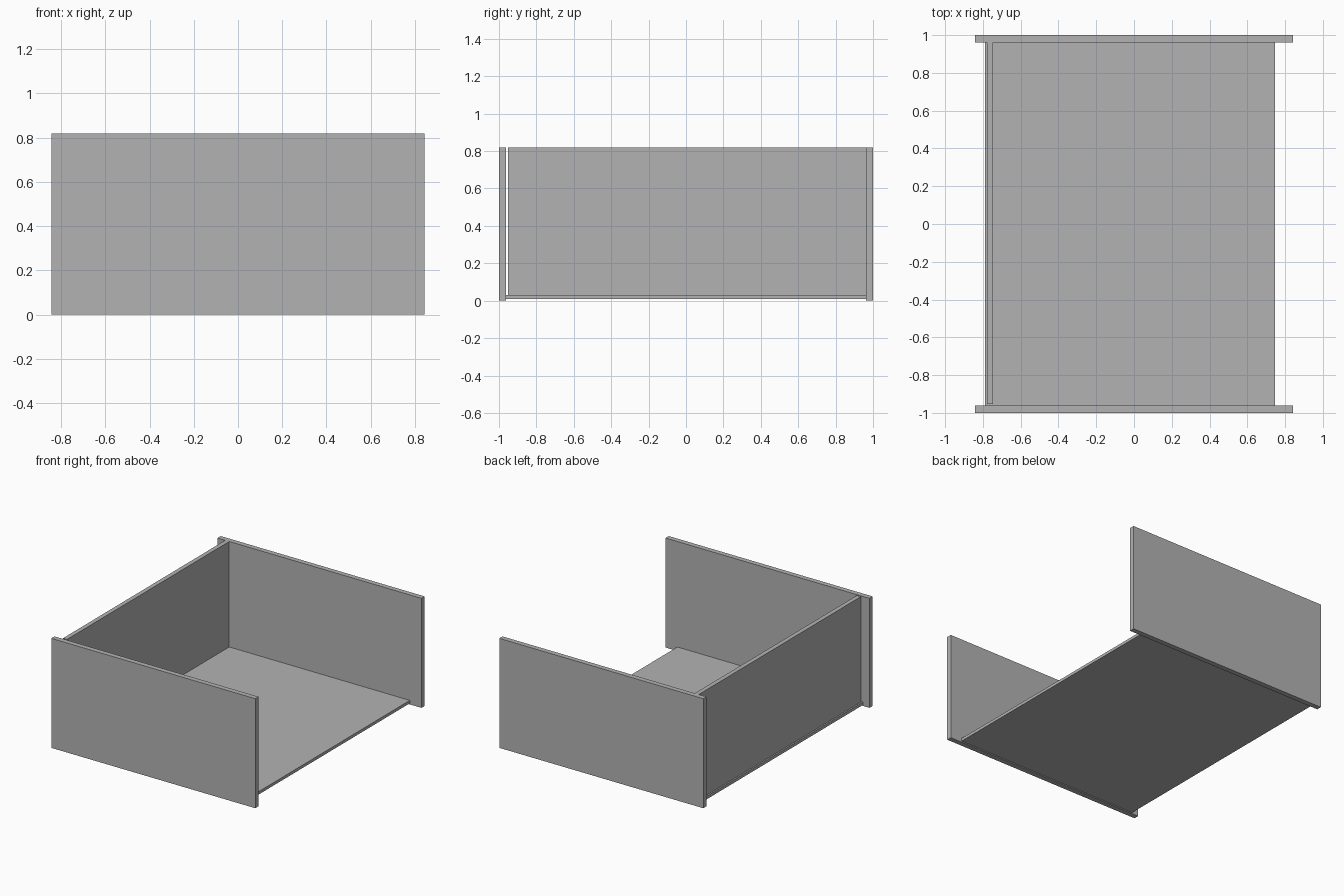
import bpy

cube = bpy.data.objects.get("Cube")
if cube:
    bpy.data.objects.remove(cube, do_unlink=True)

# Single plain grey finish
grey = bpy.data.materials.new("plain_grey")
grey.use_nodes = True
colour = (0.45, 0.45, 0.45, 1)
grey.diffuse_color = colour
grey.node_tree.nodes["Principled BSDF"].inputs["Base Color"].default_value = colour


def board(name, low, high):
    """Flat rectangular board between two opposite corners."""
    bpy.ops.mesh.primitive_cube_add(size=1)
    obj = bpy.context.object
    obj.name = name
    obj.location = [(a + b) / 2 for a, b in zip(low, high)]
    obj.scale = [b - a for a, b in zip(low, high)]
    bpy.ops.object.transform_apply(location=True, rotation=False, scale=True)
    obj.data.materials.append(grey)
    return obj


HALF_WIDTH, HEIGHT, INNER = 0.843, 0.818, 0.962

# Two wide end panels
board("front_panel", (-HALF_WIDTH, -1, 0), (HALF_WIDTH, -INNER, HEIGHT))
board("back_panel", (-HALF_WIDTH, INNER, 0), (HALF_WIDTH, 1, HEIGHT))

# Thin base board, raised slightly off the ground between the panels
board("base_board", (-0.79, -INNER, 0.008), (0.746, INNER, 0.03))

# Upright wall along one side, with a narrow gap at the front panel
board("side_wall", (-0.779, -0.952, 0.01), (-0.746, INNER, HEIGHT))
